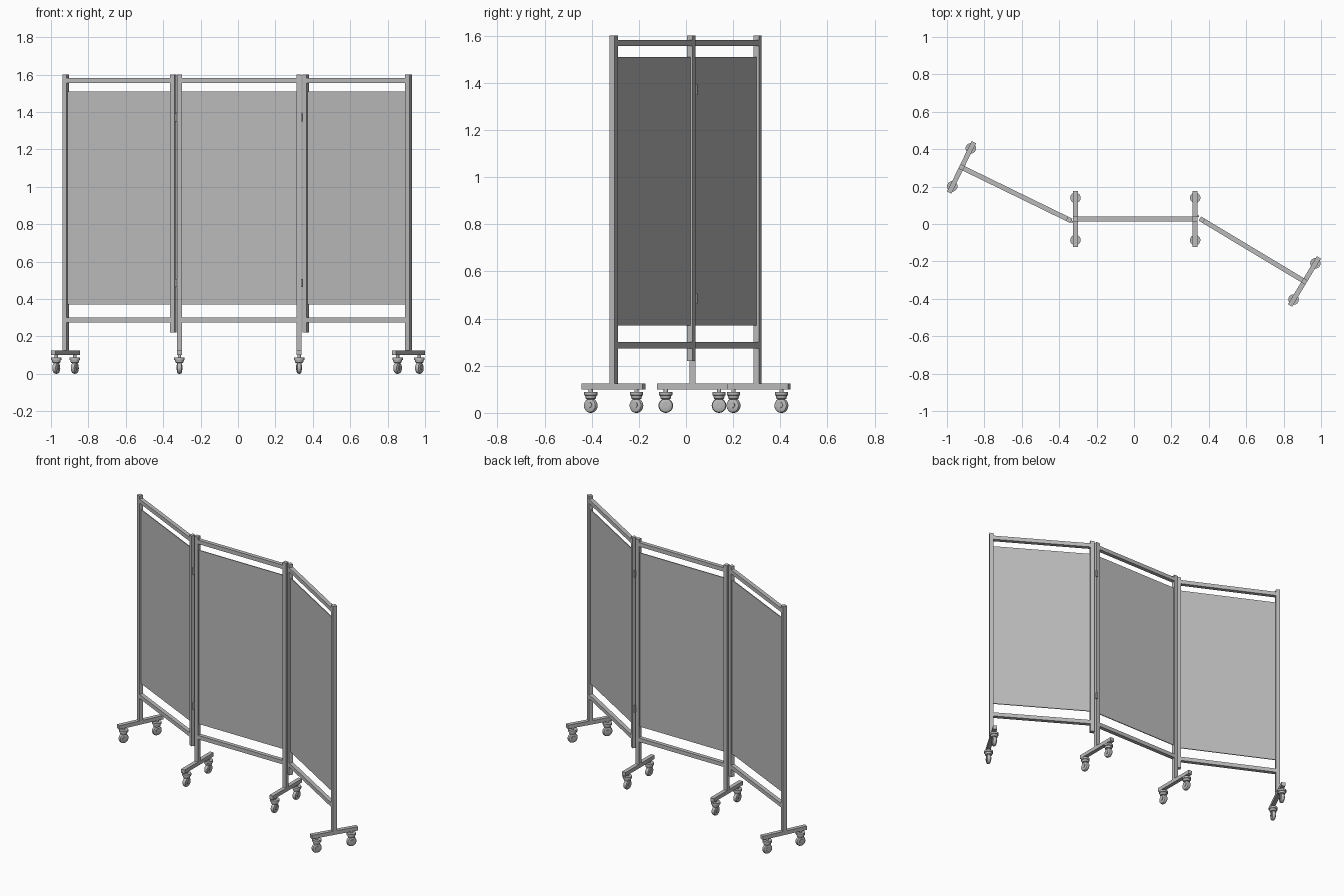
import bpy
import math
from mathutils import Matrix, Vector

cube = bpy.data.objects.get("Cube")
if cube:
    bpy.data.objects.remove(cube, do_unlink=True)


def make_material(name, rgb):
    m = bpy.data.materials.new(name)
    m.use_nodes = True
    m.diffuse_color = (*rgb, 1)
    m.node_tree.nodes["Principled BSDF"].inputs["Base Color"].default_value = (*rgb, 1)
    return m


GREY = make_material("light_grey", (0.5, 0.5, 0.5))
TUBE = 0.026      # square tube width
SPAN = 0.64       # distance between the posts of one panel
TOP = 1.6


def finish(obj, name, frame, local):
    obj.name = name
    obj.data.materials.append(GREY)
    obj.matrix_world = frame @ local
    return obj


def box(name, frame, centre, size):
    bpy.ops.mesh.primitive_cube_add(size=1)
    obj = bpy.context.object
    obj.data.transform(Matrix.Diagonal((*size, 1)))
    return finish(obj, name, frame, Matrix.Translation(centre))


def lathe(name, frame, centre, profile, turn=Matrix(), steps=24):
    """Revolve (radius, height) points around the local z axis."""
    verts, faces = [], []
    for r, z in profile:
        for i in range(steps):
            a = math.tau * i / steps
            verts.append((r * math.cos(a), r * math.sin(a), z))
    for j in range(len(profile) - 1):
        for i in range(steps):
            k = (i + 1) % steps
            faces.append((j * steps + i, j * steps + k, (j + 1) * steps + k, (j + 1) * steps + i))
    faces.append(tuple(reversed(range(steps))))
    faces.append(tuple(range(len(verts) - steps, len(verts))))
    mesh = bpy.data.meshes.new(name)
    mesh.from_pydata(verts, [], faces)
    obj = bpy.data.objects.new(name, mesh)
    bpy.context.collection.objects.link(obj)
    finish(obj, name, frame, Matrix.Translation(centre) @ turn)
    bpy.ops.object.select_all(action="DESELECT")
    obj.select_set(True)
    bpy.context.view_layer.objects.active = obj
    bpy.ops.object.shade_smooth_by_angle(angle=math.radians(35))
    return obj


SIDEWAYS = Matrix.Rotation(math.pi / 2, 4, "Y")


def caster(name, frame, x, y):
    lathe(name + "_stem", frame, (x, y, 0), [(0.009, 0.08), (0.009, 0.102)])
    lathe(name + "_collar", frame, (x, y, 0),
          [(0.012, 0.056), (0.021, 0.06), (0.024, 0.073), (0.028, 0.075), (0.028, 0.088)])
    # rounded wheel with a hub cap on both sides
    lathe(name + "_wheel", frame, (x, y, 0.031),
          [(0.021, -0.013), (0.028, -0.01), (0.031, -0.004),
           (0.031, 0.004), (0.028, 0.01), (0.021, 0.013)], SIDEWAYS)
    lathe(name + "_hub", frame, (x, y, 0.034), [(0.013, -0.016), (0.013, 0.016)], SIDEWAYS)


def foot(name, frame, x):
    box(name + "_bar", frame, (x, 0, 0.1125), (TUBE, 0.3, 0.025))
    for side, y in (("front", -0.113), ("back", 0.113)):
        caster(f"{name}_{side}_caster", frame, x, y)


def panel(name, frame, posts):
    """posts: (label, local x, has a foot) for both ends of the panel."""
    mid = sum(x for _, x, _ in posts) / 2
    for label, x, footed in posts:
        bottom = 0.12 if footed else 0.22
        box(f"{name}_{label}_post", frame, (x, 0, (TOP + bottom) / 2), (TUBE, TUBE, TOP - bottom))
        if footed:
            foot(f"{name}_{label}_foot", frame, x)
    for label, z in (("top", 1.568), ("bottom", 0.287)):
        box(f"{name}_{label}_rail", frame, (mid, 0, z), (SPAN - TUBE, TUBE, 0.026))
    box(f"{name}_fabric", frame, (mid, 0, 0.94), (SPAN - TUBE, 0.006, 1.14))


def placed(x, y, degrees):
    return Matrix.Translation((x, y, 0)) @ Matrix.Rotation(math.radians(degrees), 4, "Z")


# three panels: a straight centre and two angled wings
panel("centre", placed(0.007, 0.027, 0), [("right", -SPAN / 2, True), ("left", SPAN / 2, True)])
panel("right_wing", placed(-0.922, 0.303, -26), [("outer", 0, True), ("inner", SPAN, False)])
panel("left_wing", placed(0.9115, -0.307, -31), [("outer", 0, True), ("inner", -SPAN, False)])

# hinges between the panels, on the front of one joint and the back of the other
for name, x, y in (("right", -0.331, 0.012), ("left", 0.342, 0.042)):
    for level, z in (("lower", 0.485), ("upper", 1.37)):
        lathe(f"{name}_{level}_hinge", Matrix(), (x, y, z), [(0.006, -0.022), (0.006, 0.022)], steps=12)
